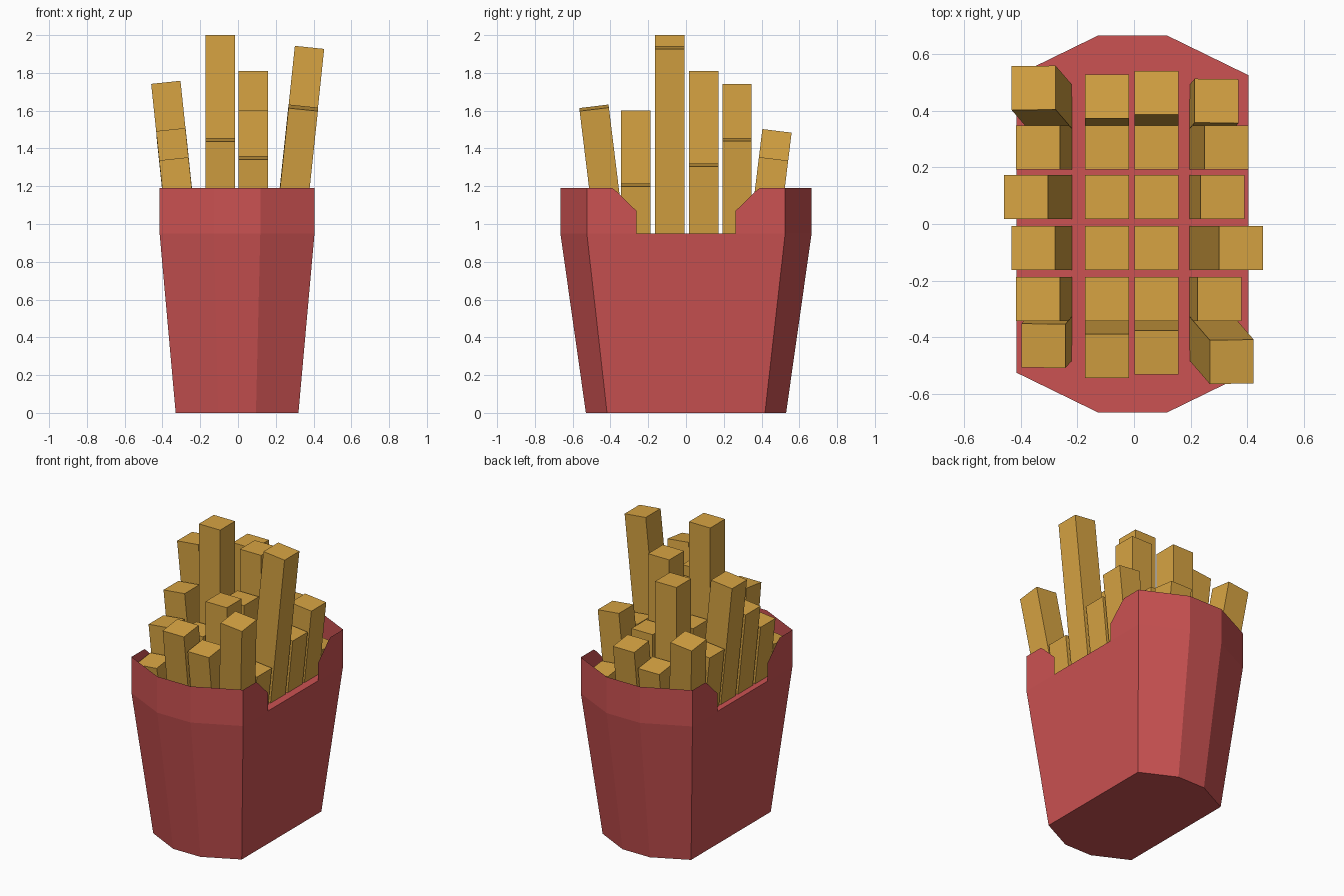
import bpy, bmesh, math
from mathutils import Matrix, Vector

if "Cube" in bpy.data.objects:
    bpy.data.objects.remove(bpy.data.objects["Cube"])

RIM_LOW, RIM_TOP, CX = 0.95, 1.19, -0.005


def material(name, color):
    m = bpy.data.materials.new(name)
    m.diffuse_color = color
    m.use_nodes = True
    m.node_tree.nodes["Principled BSDF"].inputs["Base Color"].default_value = m.diffuse_color
    return m


red = material("red_card", (0.60, 0.085, 0.085, 1))
gold = material("fried_gold", (0.68, 0.37, 0.055, 1))


def finish(bm, name, mat):
    mesh = bpy.data.meshes.new(name)
    bm.to_mesh(mesh)
    bm.free()
    obj = bpy.data.objects.new(name, mesh)
    mesh.materials.append(mat)
    bpy.context.collection.objects.link(obj)
    return obj


def octagon(side_x, flat_x, side_y, flat_y, z):
    """Counter-clockwise eight-sided outline; the first edge is the +x side."""
    quarter = [(side_x, side_y), (flat_x, flat_y)]
    half = quarter + [(-x, y) for x, y in reversed(quarter)]
    ring = [(side_x, -side_y)] + half + [(-x, -y) for x, y in half[:3]]
    return [(x + CX, y, z) for x, y in ring]


# Carton body: tapered octagon, closed on top just under the fries
bm = bmesh.new()
low = [bm.verts.new(p) for p in octagon(0.325, 0.10, 0.418, 0.53, 0)]
high = [bm.verts.new(p) for p in octagon(0.41, 0.123, 0.525, 0.665, RIM_LOW)]
for i in range(8):
    j = (i + 1) % 8
    bm.faces.new((low[i], low[j], high[j], high[i]))
bm.faces.new(high)
bm.faces.new(low[::-1])
finish(bm, "carton_body", red)

# Carton rim: thin upright card with a notch in each side wall
bm = bmesh.new()
ring = octagon(0.41, 0.123, 0.525, 0.665, RIM_LOW)
for i in range(8):
    if i in (0, 4):
        continue
    a, b = ring[i], ring[(i + 1) % 8]
    bm.faces.new([bm.verts.new(p) for p in
                  (a, b, (b[0], b[1], RIM_TOP), (a[0], a[1], RIM_TOP))])
notch = [(0.263, RIM_LOW), (0.525, RIM_LOW), (0.525, RIM_TOP),
         (0.39, RIM_TOP), (0.365, 1.17), (0.263, 1.07)]
for sx in (1, -1):
    for sy in (1, -1):
        loop = notch if sx * sy > 0 else notch[::-1]
        bm.faces.new([bm.verts.new((CX + sx * 0.41, sy * y, z)) for y, z in loop])
bmesh.ops.remove_doubles(bm, verts=bm.verts, dist=0.0005)
finish(bm, "carton_rim", red)

# Fries: 6 rows (back to front) by 4 columns; outer ones lean outward
columns = [(-0.298, -6), (-0.095, 0), (0.08, 0), (0.275, 6)]
rows = [(0.415, 7), (0.27, 0), (0.095, 0), (-0.085, 0), (-0.265, 0), (-0.405, -7)]
tops = [(1.485, 1.24, 1.345, 1.11),
        (1.345, 1.74, 1.38, 1.447),
        (1.75, 1.40, 1.81, 1.312),
        (1.50, 2.00, 1.545, 1.935),
        (1.345, 1.36, 1.60, 1.207),
        (1.155, 1.445, 1.35, 1.615)]
WIDTH, SINK = 0.156, 0.03

for r, (y, lean_y) in enumerate(rows):
    for c, (x, lean_x) in enumerate(columns):
        axis = Vector((math.tan(math.radians(lean_x)),
                       math.tan(math.radians(lean_y)), 1))
        rise = tops[r][c] - RIM_LOW
        length = (rise + SINK) * axis.length
        turn = (Matrix.Rotation(math.radians(-lean_y), 4, 'X')
                @ Matrix.Rotation(math.radians(lean_x), 4, 'Y'))
        centre = Vector((x, y, RIM_LOW)) + axis * ((rise - SINK) / 2)
        bm = bmesh.new()
        bmesh.ops.create_cube(bm, size=1, matrix=Matrix.Translation(centre) @ turn
                              @ Matrix.Diagonal((WIDTH, WIDTH, length, 1)))
        finish(bm, f"fry_{r + 1}_{c + 1}", gold)
